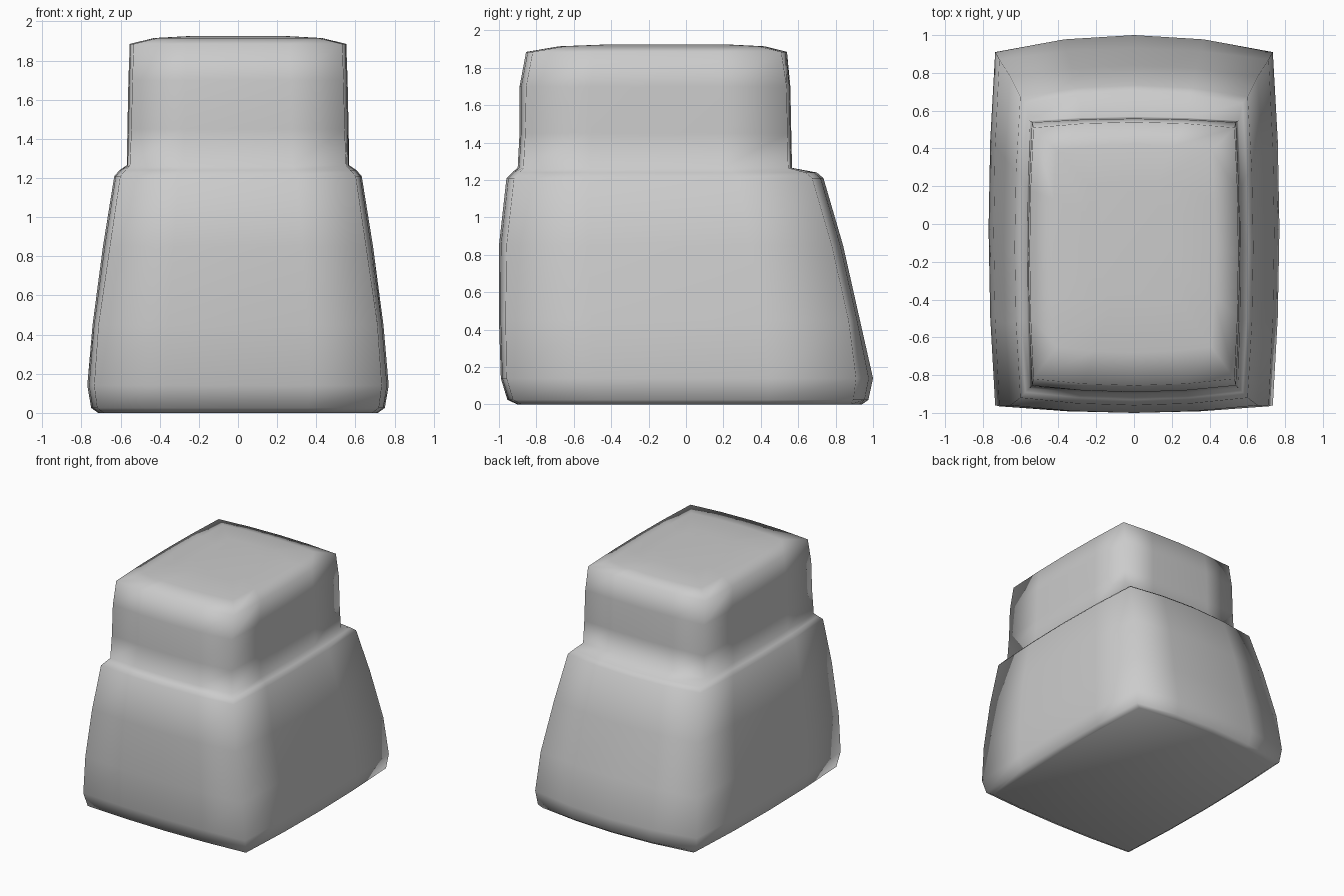
import bpy, bmesh

# Cross-section levels: z, half width, front y, back y, corner insets (x, front, back)
LEVELS = [
    (0.00, 0.715, -0.90, 0.94, 0.03, 0.02, 0.06),
    (0.025, 0.75, -0.955, 0.975, 0.03, 0.03, 0.08),
    (0.14, 0.77, -0.99, 1.00, 0.035, 0.03, 0.09),
    (0.45, 0.743, -1.00, 0.93, 0.03, 0.035, 0.06),
    (0.85, 0.69, -1.00, 0.84, 0.035, 0.04, 0.06),
    (1.21, 0.632, -0.96, 0.735, 0.03, 0.04, 0.06),
    (1.24, 0.605, -0.93, 0.70, 0.03, 0.04, 0.06),
    (1.265, 0.568, -0.90, 0.567, 0.015, 0.03, 0.02),
    (1.45, 0.565, -0.89, 0.563, 0.02, 0.03, 0.02),
    (1.70, 0.56, -0.89, 0.558, 0.02, 0.035, 0.02),
    (1.885, 0.553, -0.855, 0.54, 0.02, 0.035, 0.03),
    (1.915, 0.43, -0.68, 0.42, 0.02, 0.03, 0.03),
    (1.925, 0.25, -0.42, 0.22, 0.02, 0.02, 0.02),
]
STEPS = (-1, -0.5, 0, 0.5)


def ring(z, hx, yf, yb, cx, cf, cb):
    """Rectangle with gently bulging sides, four points per side."""
    x, f, b = hx - cx, yf + cf, yb - cb
    m, h = (f + b) / 2, (b - f) / 2
    pts = [(t * x, f - cf * (1 - t * t), z) for t in STEPS]
    pts += [(x + cx * (1 - t * t), m + t * h, z) for t in STEPS]
    pts += [(-t * x, b + cb * (1 - t * t), z) for t in STEPS]
    pts += [(-x - cx * (1 - t * t), m - t * h, z) for t in STEPS]
    return pts


# Stepped body: loft through the levels
bm = bmesh.new()
rings = [[bm.verts.new(p) for p in ring(*lv)] for lv in LEVELS]
for lo, hi in zip(rings, rings[1:]):
    for i in range(len(lo)):
        j = (i + 1) % len(lo)
        bm.faces.new((lo[i], lo[j], hi[j], hi[i]))

# Flat base and crown
bm.faces.new(rings[0][::-1])
bm.faces.new(rings[-1])
bmesh.ops.recalc_face_normals(bm, faces=bm.faces)
for f in bm.faces:
    f.smooth = True

mesh = bpy.data.meshes.new("stepped_body")
bm.to_mesh(mesh)
bm.free()
body = bpy.data.objects.new("stepped_body", mesh)
bpy.context.collection.objects.link(body)
